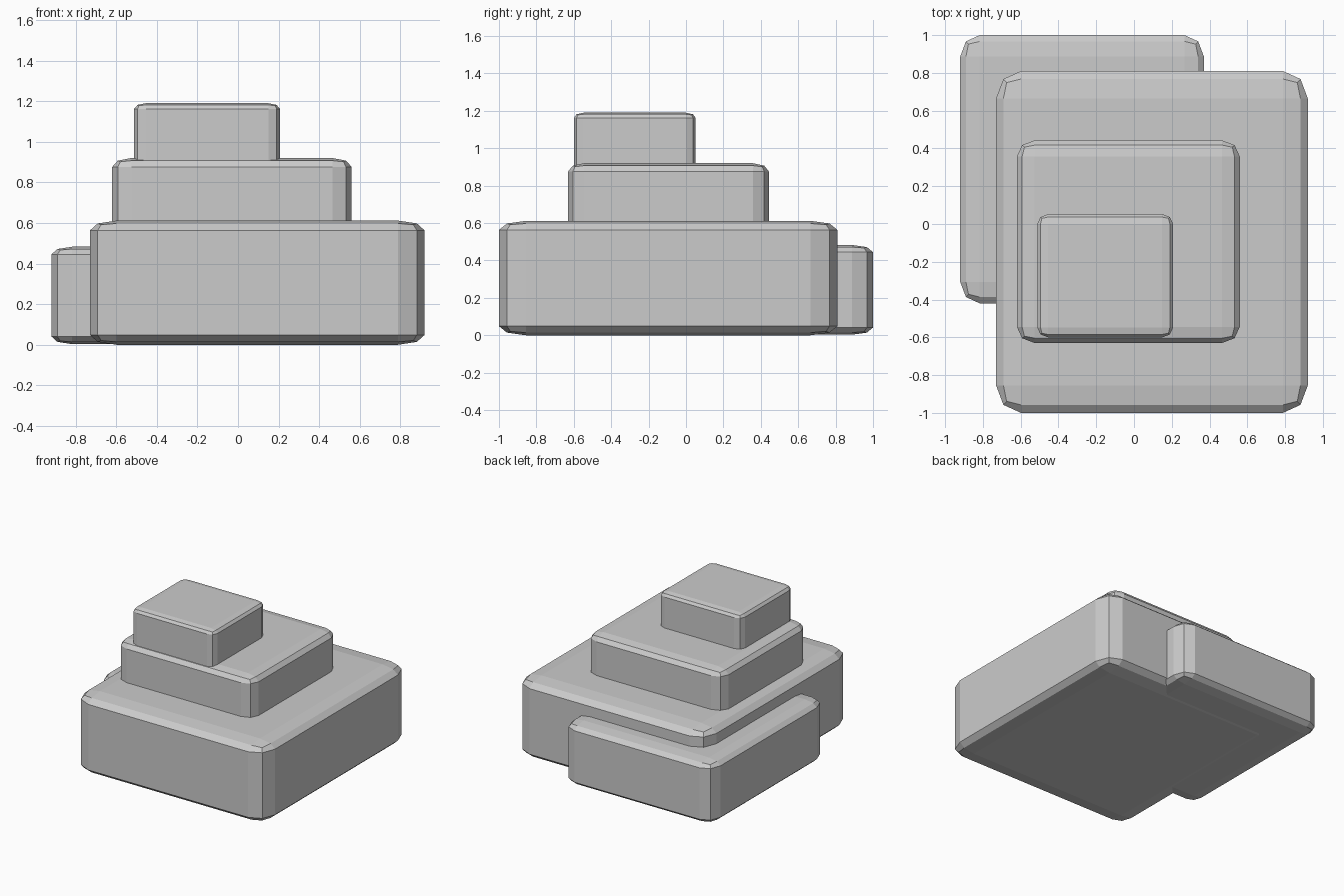
import bpy, bmesh

if "Cube" in bpy.data.objects:
    bpy.data.objects.remove(bpy.data.objects["Cube"])


def rounded_block(name, x, y, z, fraction=0.08):
    """Unit cube with a two-segment bevel, stretched to fill the given ranges."""
    bm = bmesh.new()
    bmesh.ops.create_cube(bm, size=1)
    bmesh.ops.bevel(bm, geom=bm.edges[:], offset=fraction, offset_type='OFFSET',
                    segments=2, profile=0.5, affect='EDGES')
    ranges = (x, y, z)
    for v in bm.verts:
        v.co = [(lo + hi) / 2 + c * (hi - lo) for c, (lo, hi) in zip(v.co, ranges)]
    mesh = bpy.data.meshes.new(name)
    bm.to_mesh(mesh)
    bm.free()
    obj = bpy.data.objects.new(name, mesh)
    bpy.context.collection.objects.link(obj)
    return obj


# Large base slab and the lower slab overlapping it at the back left
rounded_block("base_slab", (-0.73, 0.92), (-1.0, 0.81), (0.0, 0.612))
rounded_block("back_slab", (-0.92, 0.37), (-0.42, 1.0), (0.003, 0.483))

# Stacked upper tiers, sunk into the slab below
rounded_block("middle_tier", (-0.62, 0.56), (-0.63, 0.443), (0.37, 0.92))
rounded_block("top_tier", (-0.512, 0.207), (-0.60, 0.052), (0.84, 1.19))
